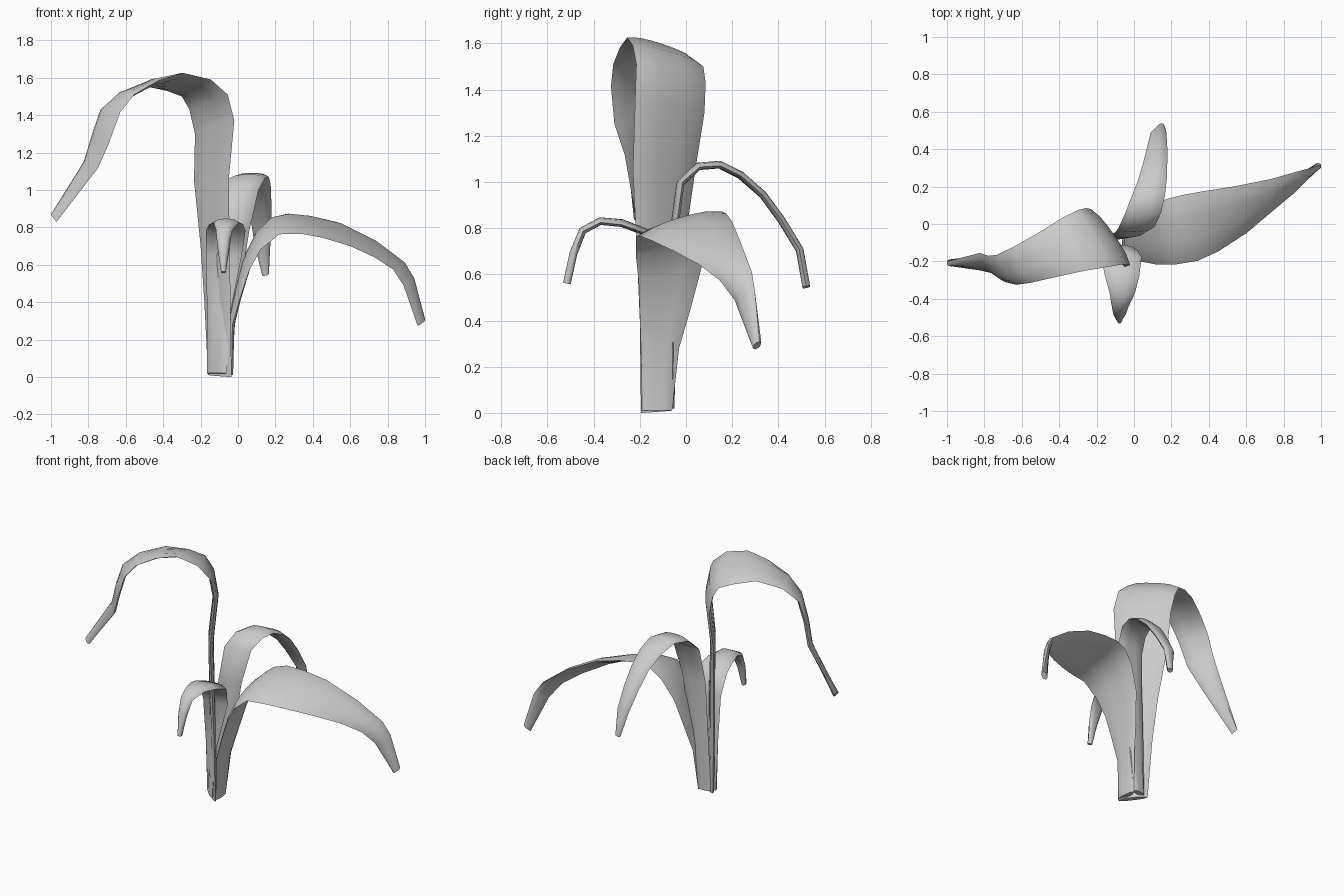
import bpy, bmesh
from mathutils import Vector

SEGS = 6          # faces across each blade
THICK = 0.034     # thickness along the midrib, rounding off at the rim


def leaf(name, edge_a, edge_b, bulge):
    """Loft a closed blade between two edge paths, domed on its upper side."""
    a = [Vector(p) for p in edge_a]
    b = [Vector(p) for p in edge_b]
    mid = [(p + q) / 2 for p, q in zip(a, b)]
    last = len(a) - 1
    bm = bmesh.new()
    rings = []
    for i, (p, q) in enumerate(zip(a, b)):
        tangent = mid[min(i + 1, last)] - mid[max(i - 1, 0)]
        width = q - p
        up = tangent.cross(width).normalized()

        def point(k, side):
            t = k / SEGS
            arc = 4 * t * (1 - t)
            half = THICK / 2 * arc ** 0.4 * side
            return bm.verts.new(p.lerp(q, t) + up * (arc * bulge * width.length + half))

        ring = [point(k, 1) for k in range(SEGS + 1)]             # upper side
        ring += [point(k, -1) for k in range(SEGS - 1, 0, -1)]    # underside
        rings.append(ring)
    n = len(rings[0])
    for r, s in zip(rings, rings[1:]):
        for k in range(n):
            bm.faces.new((r[k], s[k], s[(k + 1) % n], r[(k + 1) % n]))
    bm.faces.new(rings[0])
    bm.faces.new(rings[-1])
    bmesh.ops.recalc_face_normals(bm, faces=bm.faces)
    mesh = bpy.data.meshes.new(name)
    bm.to_mesh(mesh)
    bm.free()
    ob = bpy.data.objects.new(name, mesh)
    bpy.context.collection.objects.link(ob)
    bpy.ops.object.select_all(action='DESELECT')
    ob.select_set(True)
    bpy.context.view_layer.objects.active = ob
    bpy.ops.object.shade_smooth_by_angle(angle=1.2)


# Tall leaf arching to the left
leaf("tall_leaf",
     [(-.16, -.06, .01), (-.18, -.04, .4), (-.2, -.01, .7), (-.235, .04, 1.05),
      (-.23, .08, 1.3), (-.26, .085, 1.43), (-.3, .075, 1.5), (-.38, .035, 1.53),
      (-.5, -.04, 1.555), (-.64, -.12, 1.51), (-.735, -.165, 1.43),
      (-.78, -.17, 1.3), (-.825, -.155, 1.15), (-1, -.2, .87)],
     [(-.035, -.195, .0), (-.04, -.2, .4), (-.045, -.215, .75), (-.05, -.23, 1.05),
      (-.02, -.22, 1.37), (-.055, -.215, 1.51), (-.145, -.23, 1.59), (-.29, -.255, 1.625),
      (-.425, -.285, 1.585), (-.555, -.315, 1.51), (-.63, -.325, 1.415),
      (-.69, -.31, 1.25), (-.75, -.265, 1.115), (-.97, -.215, .83)], 0.015)

# Broad leaf spreading to the right
leaf("right_leaf",
     [(-.035, -.19, .01), (-.03, -.195, .28), (.01, -.2, .42), (.06, -.205, .57),
      (.12, -.217, .68), (.22, -.217, .763), (.34, -.197, .765), (.45, -.147, .745),
      (.6, -.05, .7), (.73, .06, .64), (.83, .145, .575), (.885, .21, .49),
      (.96, .3, .275)],
     [(-.05, -.06, .01), (-.03, -.03, .28), (.0, .02, .45), (.04, .07, .64),
      (.11, .11, .78), (.18, .135, .85), (.26, .155, .872), (.37, .175, .863),
      (.53, .2, .828), (.73, .24, .73), (.89, .285, .61), (.94, .298, .53),
      (1, .318, .31)], 0.03)

# Medium leaf curling to the back
leaf("back_leaf",
     [(-.05, -.06, .02), (0, -.055, .4), (.06, -.045, .78), (.11, -.015, 1.0),
      (.145, .06, 1.065), (.165, .15, 1.07), (.175, .24, 1.025), (.178, .33, .945),
      (.178, .41, .84), (.173, .49, .71), (.165, .52, .55)],
     [(-.14, -.07, .02), (-.125, -.06, .4), (-.11, -.055, .75), (-.085, -.025, .98),
      (-.05, .05, 1.06), (-.015, .14, 1.07), (.02, .23, 1.025), (.05, .33, .94),
      (.07, .41, .83), (.09, .49, .7), (.13, .52, .54)], 0.03)

# Small leaf curling to the front
leaf("front_leaf",
     [(-.165, -.085, .02), (-.165, -.11, .35), (-.172, -.13, .65), (-.172, -.195, .78),
      (-.155, -.28, .815), (-.13, -.37, .825), (-.118, -.445, .787), (-.11, -.485, .69),
      (-.09, -.515, .56)],
     [(-.06, -.195, .02), (-.04, -.18, .35), (.02, -.14, .65), (.04, -.18, .78),
      (.028, -.28, .815), (.005, -.37, .825), (-.03, -.445, .787), (-.045, -.485, .69),
      (-.065, -.515, .56)], 0.04)
